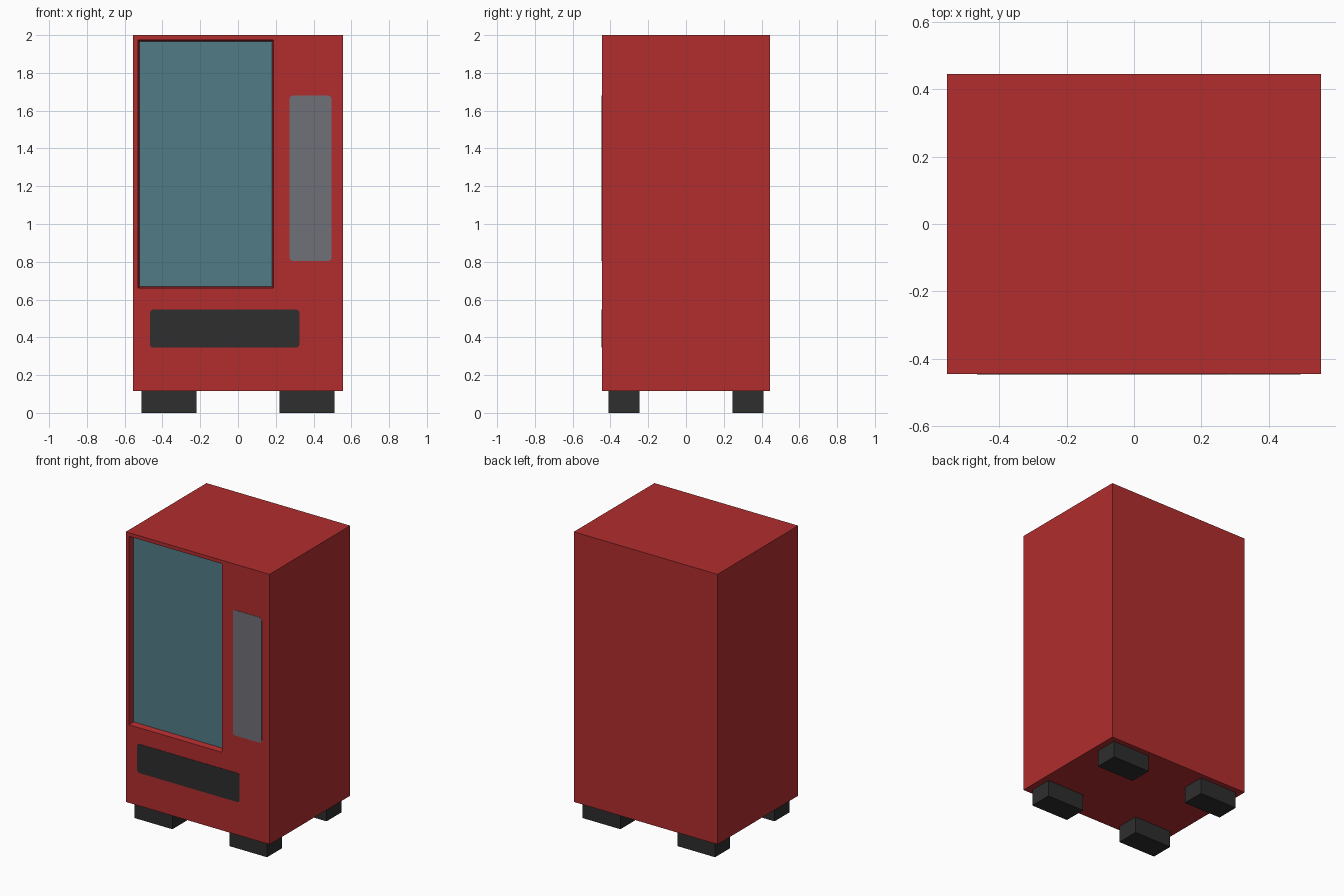
import bpy, bmesh, math

if "Cube" in bpy.data.objects:
    bpy.data.objects.remove(bpy.data.objects["Cube"])


def srgb(r, g, b):
    def lin(c):
        c /= 255
        return c / 12.92 if c <= 0.04045 else ((c + 0.055) / 1.055) ** 2.4
    return (lin(r), lin(g), lin(b), 1)


def material(name, rgb):
    m = bpy.data.materials.new(name)
    m.diffuse_color = srgb(*rgb)
    m.use_nodes = True
    m.node_tree.nodes["Principled BSDF"].inputs["Base Color"].default_value = m.diffuse_color
    return m


RED = material("cabinet red", (178, 45, 46))
TEAL = material("window teal", (81, 124, 134))
GREY = material("panel grey", (112, 112, 120))
DARK = material("dark rubber", (46, 46, 46))

HX, HY, Z0, Z1 = 0.555, 0.445, 0.115, 2.0


def make_object(name, bm, *mats):
    bmesh.ops.recalc_face_normals(bm, faces=bm.faces[:])
    me = bpy.data.meshes.new(name)
    bm.to_mesh(me)
    bm.free()
    for m in mats:
        me.materials.append(m)
    ob = bpy.data.objects.new(name, me)
    bpy.context.collection.objects.link(ob)
    return ob


def rect_loop(bm, x0, x1, z0, z1, y):
    return [bm.verts.new((x, y, z)) for x, z in ((x0, z0), (x1, z0), (x1, z1), (x0, z1))]


def bridge(bm, a, b):
    for i in range(4):
        j = (i + 1) % 4
        bm.faces.new((a[i], a[j], b[j], b[i]))


# Cabinet shell with the display window recessed into its front
bm = bmesh.new()
back = rect_loop(bm, -HX, HX, Z0, Z1, HY)
front = rect_loop(bm, -HX, HX, Z0, Z1, -HY)
rim = rect_loop(bm, -0.53, 0.187, 0.66, 1.975, -HY)
pane = rect_loop(bm, -0.522, 0.18, 0.668, 1.967, -HY + 0.038)
bm.faces.new(back)
for a, b in ((back, front), (front, rim), (rim, pane)):
    bridge(bm, a, b)
bm.faces.new(pane).material_index = 1
make_object("cabinet", bm, RED, TEAL)


# Thin plates with small rounded corners on the front
def plate(name, x0, x1, z0, z1, mat, r=0.018, t=0.002):
    bm = bmesh.new()
    corners = ((x1 - r, z1 - r), (x0 + r, z1 - r), (x0 + r, z0 + r), (x1 - r, z0 + r))
    ring = []
    for k, (cx, cz) in enumerate(corners):
        for s in range(4):
            a = math.pi / 2 * (k + s / 3)
            ring.append(bm.verts.new((cx + r * math.cos(a), -HY, cz + r * math.sin(a))))
    face = bm.faces.new(ring)
    ext = bmesh.ops.extrude_face_region(bm, geom=[face])["geom"]
    for v in ext:
        if isinstance(v, bmesh.types.BMVert):
            v.co.y -= t
    make_object(name, bm, mat)


plate("control_panel", 0.273, 0.495, 0.805, 1.68, GREY)
plate("delivery_flap", -0.466, 0.325, 0.345, 0.547, DARK)

# Four feet, mirrored left/right and front/back
bm = bmesh.new()
near = rect_loop(bm, 0.22, 0.511, 0, Z0, 0.247)
far = rect_loop(bm, 0.22, 0.511, 0, Z0, 0.409)
bridge(bm, near, far)
bm.faces.new(near)
bm.faces.new(far)
feet = make_object("feet", bm, DARK)
mirror = feet.modifiers.new("mirror", 'MIRROR')
mirror.use_axis = (True, True, False)
